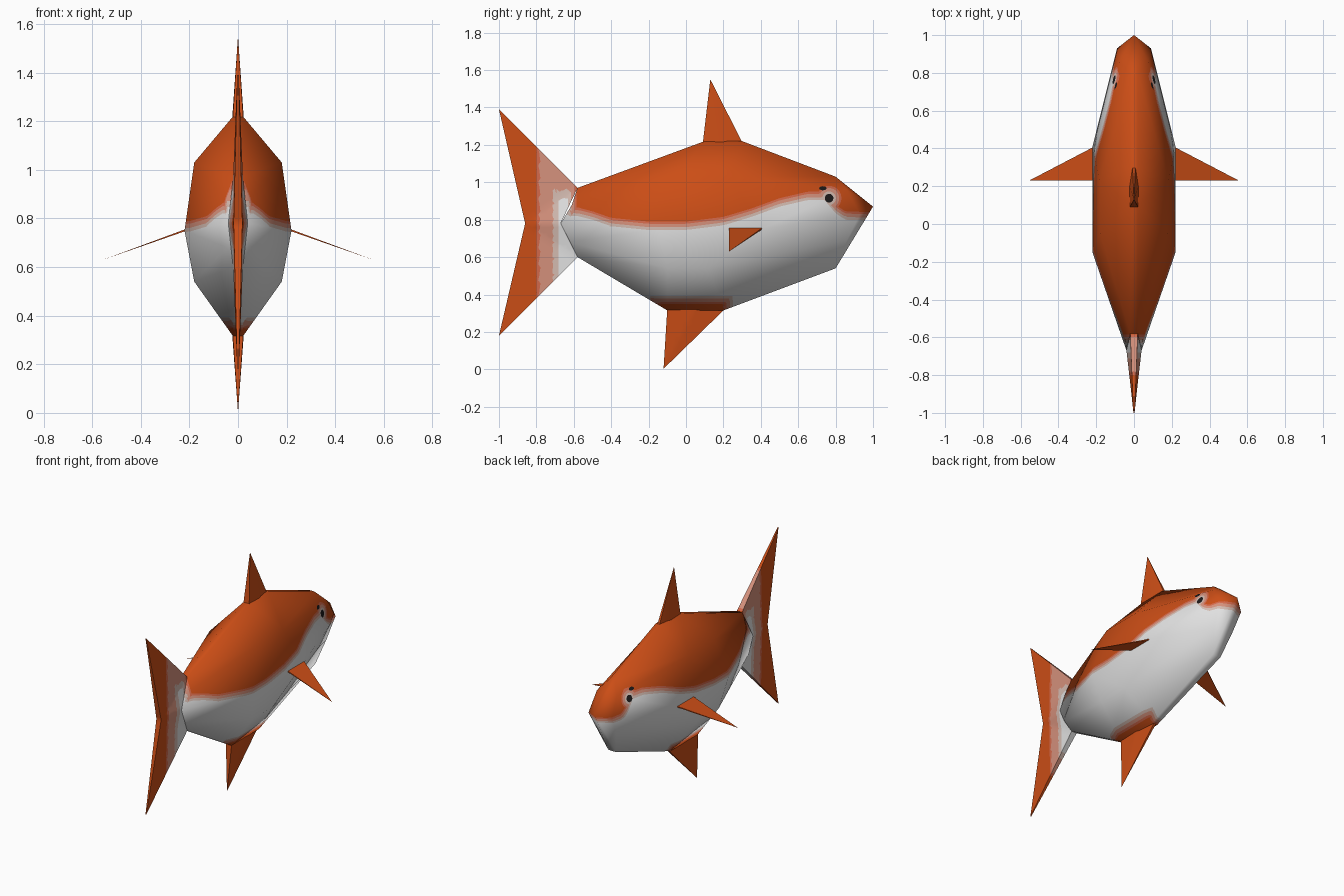
import bpy, bmesh, math
from mathutils import Vector

if "Cube" in bpy.data.objects:
    bpy.data.objects.remove(bpy.data.objects["Cube"])


def material(name, rgb):
    m = bpy.data.materials.new(name)
    m.diffuse_color = (*rgb, 1)
    m.use_nodes = True
    m.node_tree.nodes["Principled BSDF"].inputs["Base Color"].default_value = m.diffuse_color
    return m


# palette, ordered from the warm back to the white belly
MATS = [material("orange", (0.60, 0.075, 0.008)), material("coral", (0.65, 0.14, 0.07)),
        material("salmon", (0.66, 0.28, 0.20)), material("pale_pink", (0.66, 0.50, 0.44)),
        material("white", (0.76, 0.76, 0.76)), material("black", (0.012, 0.010, 0.010))]
LEVELS = (0.0, -0.012, -0.030, -0.045)
EYE = (0.765, 0.915)


def interp(x, pts):
    """Piecewise linear curve through pts."""
    if x <= pts[0][0]:
        return pts[0][1]
    for (x0, y0), (x1, y1) in zip(pts, pts[1:]):
        if x <= x1:
            return y0 + (y1 - y0) * (x - x0) / (x1 - x0)
    return pts[-1][1]


FLANK = [(-0.58, 0.865), (-0.5, 0.845), (-0.4, 0.81), (-0.2, 0.79), (0, 0.79), (0.2, 0.815),
         (0.35, 0.86), (0.5, 0.915), (0.65, 0.95), (0.74, 0.95), (0.80, 0.88), (0.85, 0.845), (1, 0.84)]
TAIL_Y = [(-1, 0.2), (-0.80, 0), (-0.785, -0.012), (-0.71, -0.03), (-0.68, -0.045), (-0.6, -0.1)]
TAIL_Z = [(0.85, -0.1), (0.91, -0.045), (0.96, -0.029), (1.6, -0.014)]


def warmth(co):
    """Positive on orange skin, falling through pinks to white."""
    y, z = co.y, co.z
    w = min(z - interp(y, FLANK), y + 0.585)                   # back
    w = max(w, interp(y, TAIL_Y))                              # tail fin
    if y < -0.59:
        w = max(w, interp(z, TAIL_Z))
    w = max(w, min(0.348 - z, 0.205 - y, y + 0.15))            # belly fin
    w = min(w, math.hypot(y - EYE[0], z - EYE[1]) - 0.066)     # eye ring
    return w + 1e-6


def pupil(co):
    """Positive inside the pupil and the small lid mark above it."""
    return max(0.023 - math.hypot(co.y - EYE[0], co.z - EYE[1]),
               0.011 - math.hypot((co.y - 0.732) * 0.55, co.z - 0.968)) + 1e-6


def cut(bm, func, level):
    """Cut the triangles along the line where func equals level."""
    val = {v: func(v.co) - level for v in bm.verts}
    new = []
    for e in list(bm.edges):
        a, b = e.verts
        fa, fb = val[a], val[b]
        if fa * fb < 0:
            t = min(max(fa / (fa - fb), 0.001), 0.999)
            new.append(bmesh.utils.edge_split(e, a, t)[1])
    if new:
        bmesh.ops.connect_verts(bm, verts=new)
        bmesh.ops.triangulate(bm, faces=bm.faces[:])


def too_long(e):
    mid = (e.verts[0].co + e.verts[1].co) / 2
    near_eye = math.hypot(mid.y - EYE[0], mid.z - EYE[1]) < 0.10
    return e.calc_length() > (0.015 if near_eye else 0.04)


def loft(name, rings, apex=None, painted=False, rounded=False):
    """Skin closed rings, ending in a cap or a point."""
    bm = bmesh.new()
    rows = [[bm.verts.new(p) for p in r] for r in rings]
    n = len(rows[0])
    for a, b in zip(rows, rows[1:]):
        for i in range(n):
            j = (i + 1) % n
            bm.faces.new((a[i], a[j], b[j], b[i]))

    def cap(r):
        for i in range(n // 2 - 1):
            bm.faces.new((r[i], r[i + 1], r[n - 2 - i], r[n - 1 - i]))

    cap(rows[0])
    if apex:
        tip = bm.verts.new(apex)
        for i in range(n):
            bm.faces.new((rows[-1][i], rows[-1][(i + 1) % n], tip))
    else:
        cap(rows[-1])
    bmesh.ops.recalc_face_normals(bm, faces=bm.faces[:])
    bmesh.ops.triangulate(bm, faces=bm.faces[:])
    normals = None
    if painted:
        bm.normal_update()
        layer = bm.verts.layers.float_vector.new("soft")
        for v in bm.verts:
            v[layer] = v.normal
        for _ in range(8):
            edges = [e for e in bm.edges if too_long(e)]
            if not edges:
                break
            bmesh.ops.subdivide_edges(bm, edges=edges, cuts=1)
            bmesh.ops.triangulate(bm, faces=bm.faces[:])
        for level in LEVELS:
            cut(bm, warmth, level)
        cut(bm, pupil, 0)
        for f in bm.faces:
            c = f.calc_center_median()
            f.material_index = 5 if pupil(c) > 0 else sum(warmth(c) < k for k in LEVELS)
        bm.verts.index_update()
        normals = [Vector(v[layer]).normalized() for v in bm.verts]
        bm.verts.layers.float_vector.remove(layer)
    me = bpy.data.meshes.new(name)
    bm.to_mesh(me)
    bm.free()
    for m in MATS if painted else MATS[:1]:
        me.materials.append(m)
    ob = bpy.data.objects.new(name, me)
    bpy.context.collection.objects.link(ob)
    if rounded and normals:
        me.shade_smooth()
        me.normals_split_custom_set_from_vertices(normals)
    else:
        bpy.ops.object.select_all(action='DESELECT')
        ob.select_set(True)
        bpy.context.view_layer.objects.active = ob
        bpy.ops.object.shade_smooth_by_angle(angle=math.radians(30))
    return ob


def both(half):
    """Close a half outline by mirroring it across x."""
    return half + [(-x, y, z) for x, y, z in reversed(half)]


# body: tail stem, rear, front and head sections, closed at the nose
loft("body", [both(h) for h in (
    [(.02, -.58, .97), (.045, -.61, .88), (.04, -.67, .78), (.045, -.62, .68), (.02, -.58, .60)],
    [(.02, .10, 1.22), (.18, -.05, 1.03), (.22, -.15, .75), (.18, -.10, .54), (.02, -.10, .315)],
    [(.02, .30, 1.22), (.18, .23, 1.03), (.22, .41, .75), (.18, .12, .54), (.02, .20, .315)],
    [(.02, .80, 1.03), (.075, .86, .96), (.09, .93, .83), (.07, .86, .69), (.03, .80, .54)])],
    apex=(0, 1.0, .87), painted=True, rounded=True)

# forked tail fin
loft("tail_fin", [both([(.02, -.58, .97), (.04, -.67, .78), (.02, -.58, .60)]),
                  both([(.003, -1.0, 1.39), (.018, -.86, .78), (.003, -1.0, .18)])], painted=True)

# dorsal and belly fins
loft("dorsal_fin", [both([(.022, .09, 1.21), (.024, .20, 1.21), (.008, .30, 1.215)])],
     apex=(0, .13, 1.55))
loft("belly_fin", [both([(.022, -.10, .325), (.024, .05, .325), (.008, .20, .315)])],
     apex=(0, -.12, .003), painted=True)

# side fins
for side, s in (("right", 1), ("left", -1)):
    loft(side + "_side_fin", [[(s * .21, .23, .750), (s * .21, .41, .750),
                               (s * .21, .41, .758), (s * .21, .23, .758)]],
         apex=(s * .555, .23, .63))
